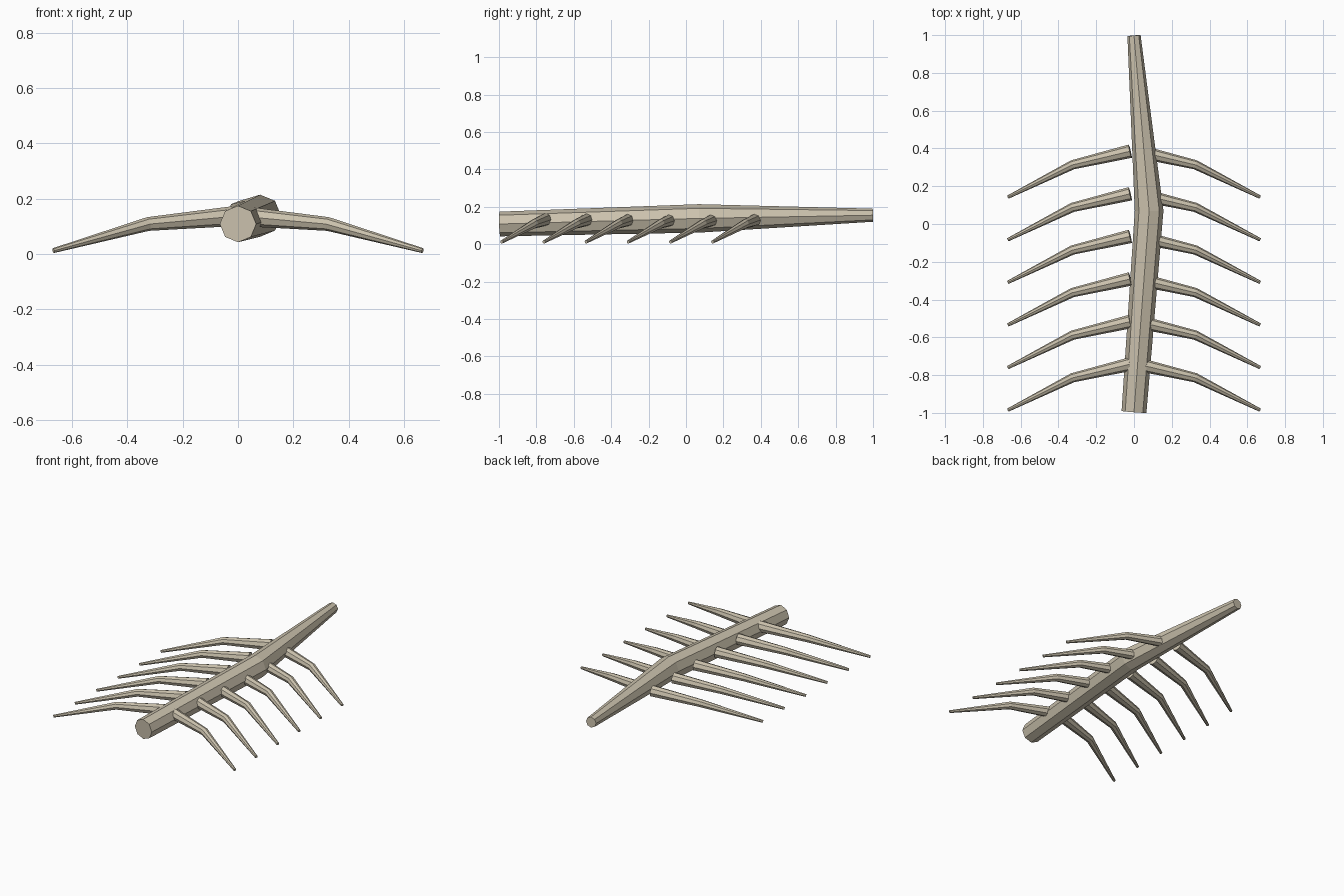
import bpy, bmesh, math
from mathutils import Vector

if "Cube" in bpy.data.objects:
    bpy.data.objects.remove(bpy.data.objects["Cube"])

bone = bpy.data.materials.new("bone")
bone.diffuse_color = (0.60, 0.54, 0.42, 1)
bone.use_nodes = True
bone.node_tree.nodes["Principled BSDF"].inputs["Base Color"].default_value = bone.diffuse_color


def tube(name, path, sides, turn=0.0):
    """Tapered tube through (x, y, z, radius) points with capped ends."""
    pts = [Vector(p[:3]) for p in path]
    bm = bmesh.new()
    rings = []
    for i, p in enumerate(pts):
        d = Vector((0, 0, 0))
        if i > 0:
            d += (p - pts[i - 1]).normalized()
        if i < len(pts) - 1:
            d += (pts[i + 1] - p).normalized()
        d.normalize()
        u = d.cross(Vector((0, 0, 1))).normalized()
        v = u.cross(d)
        ring = []
        for k in range(sides):
            a = turn + k * math.tau / sides
            ring.append(bm.verts.new(p + (u * math.cos(a) + v * math.sin(a)) * path[i][3]))
        rings.append(ring)
    for r0, r1 in zip(rings, rings[1:]):
        for k in range(sides):
            n = (k + 1) % sides
            bm.faces.new((r0[k], r0[n], r1[n], r1[k]))
    bm.faces.new(rings[0])
    bm.faces.new(rings[-1])
    bmesh.ops.recalc_face_normals(bm, faces=bm.faces)
    me = bpy.data.meshes.new(name)
    bm.to_mesh(me)
    bm.free()
    me.materials.append(bone)
    ob = bpy.data.objects.new(name, me)
    bpy.context.collection.objects.link(ob)
    return ob


# Bent, tapering spine
tube("spine", [(0, -0.995, 0.108, 0.066),
               (0.08, 0.07, 0.138, 0.076),
               (0, 0.998, 0.155, 0.035)], 8)

# Six pairs of drooping ribs
for i in range(6):
    y = -0.985 + 0.2255 * i
    for side, s in (("left", -1), ("right", 1)):
        tube(f"{side}_rib_{i + 1}", [(s * 0.02, y + 0.243, 0.136, 0.036),
                                     (s * 0.325, y + 0.171, 0.108, 0.025),
                                     (s * 0.667, y, 0.012, 0.009)], 8)
